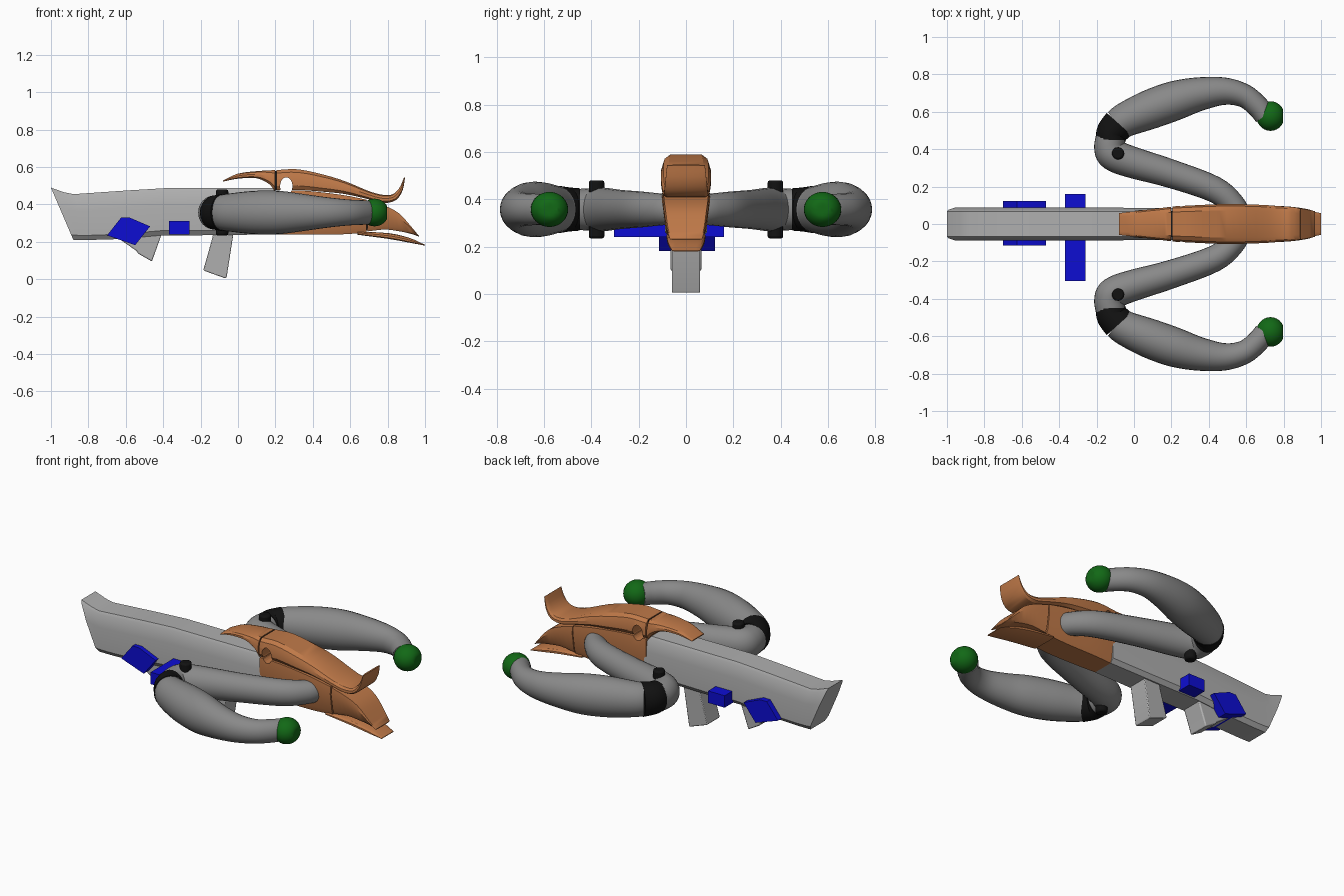
import bpy, bmesh, math
from mathutils import Vector

if "Cube" in bpy.data.objects:
    bpy.data.objects.remove(bpy.data.objects["Cube"])


def mat(name, r, g, b):
    m = bpy.data.materials.new(name)
    m.diffuse_color = (r, g, b, 1)
    m.use_nodes = True
    m.node_tree.nodes["Principled BSDF"].inputs["Base Color"].default_value = m.diffuse_color
    return m


BODY = mat("light_grey", .43, .43, .43)
ARM = mat("mid_grey", .25, .25, .25)
COPPER = mat("copper", .52, .19, .065)
BLUE = mat("blue", .004, .004, .65)
GREEN = mat("green", .006, .14, .008)
BLACK = mat("black", .006, .006, .006)


def finish(name, bm, m):
    bmesh.ops.recalc_face_normals(bm, faces=bm.faces)
    me = bpy.data.meshes.new(name)
    bm.to_mesh(me)
    bm.free()
    ob = bpy.data.objects.new(name, me)
    bpy.context.collection.objects.link(ob)
    me.materials.append(m)
    return ob


def skin(name, rings, m):
    """Join closed rings of points into a capped surface."""
    bm = bmesh.new()
    vs = [[bm.verts.new(p) for p in r] for r in rings]
    n = len(vs[0])
    for a, b in zip(vs, vs[1:]):
        for i in range(n):
            j = (i + 1) % n
            bm.faces.new((a[i], a[j], b[j], b[i]))
    bm.faces.new(vs[0])
    bm.faces.new(vs[-1])
    return finish(name, bm, m)


def spline(pts, steps):
    """Catmull-Rom resampling of any list of tuples."""
    p = [Vector(q) for q in pts]
    p = [2 * p[0] - p[1]] + p + [2 * p[-1] - p[-2]]
    out = []
    for i in range(1, len(p) - 2):
        a, b, c, d = p[i - 1:i + 3]
        for k in range(steps):
            t = k / steps
            out.append(.5 * (2 * b + (c - a) * t + (2 * a - 5 * b + 4 * c - d) * t * t
                             + (3 * b - a - 3 * c + d) * t ** 3))
    return out + [p[-2]]


def loft(name, stations, section, m, steps=1):
    """Stations: (x low, z low, x top, z top, half width). Section: (width factor, height)."""
    sec = section + [(-f, t) for f, t in reversed(section)]
    rows = []
    for s in stations:
        rows.append(s if len(s) == 5 else (s[0], s[1], s[0], s[2], s[3]))
    if steps > 1:
        lo = spline([r[:3] for r in rows], steps)
        hi = spline([(r[3], r[4], 0) for r in rows], steps)
        rows = [(a[0], a[1], a[2], b[0], b[1]) for a, b in zip(lo, hi)]
    return skin(name, [[(xb + (xt - xb) * t, w * f, zb + (zt - zb) * t) for f, t in sec]
                       for xb, zb, xt, zt, w in rows], m)


def plate(name, outline, y0, y1, m, bevel=0):
    """Side outline in x, z extruded along y."""
    ob = skin(name, [[(x, y, z) for x, z in outline] for y in (y0, y1)], m)
    if bevel:
        mod = ob.modifiers.new("bevel", 'BEVEL')
        mod.width = bevel
        mod.segments = 2
    return ob


def tube(name, pts, m, zc=.357, zs=1.08, side=1, steps=5, sides=24):
    """Tube in plan through (x, y, radius) points, slightly taller than wide."""
    p = spline(pts, steps)
    rings = []
    for i, q in enumerate(p):
        d = p[min(i + 1, len(p) - 1)] - p[max(i - 1, 0)]
        d = Vector((d.x, d.y)).normalized()
        ring = []
        for k in range(sides):
            a = math.tau * k / sides
            c = q.z * math.cos(a)
            ring.append((q.x - d.y * c, side * (q.y + d.x * c), zc + zs * q.z * math.sin(a)))
        rings.append(ring)
    return skin(name, rings, m)


# long grey stock and receiver
loft("receiver", [(-.88, .21, -1, .49, .088), (-.86, .21, -.93, .465, .088),
                  (-.80, .21, -.88, .455, .088), (-.63, .215, -.59, .475, .088),
                  (-.41, .235, -.39, .487, .088), (-.22, .235, -.22, .487, .088),
                  (.222, .24, .222, .487, .085)],
     [(.78, 0), (1, .1), (1, .64), (.86, .94), (.76, 1)], BODY)
plate("rear_grip", [(-.66, .23), (-.63, .212), (-.54, .15), (-.535, .138), (-.46, .095),
                    (-.455, .11), (-.405, .25)], -.065, .065, BODY, .012)
plate("front_grip", [(-.13, .26), (-.14, .21), (-.185, .052), (-.18, .045), (-.065, .004),
                     (-.06, .015), (-.022, .26)], -.06, .06, BODY, .012)

# blue side blocks
plate("rear_block", [(-.70, .235), (-.625, .33), (-.58, .33), (-.47, .283), (-.55, .182)],
      -.115, .122, BLUE)
plate("cross_block", [(-.37, .24), (-.26, .24), (-.26, .312), (-.37, .312)], -.305, .16, BLUE)

# copper head: beak, upper shell with horn, lower shell, two jaws
SHELL = [(.85, 0), (1, .2), (1, .55), (.9, .85), (.68, 1)]
LOWER = [(.72, 0), (.84, .15), (1, .75), (.96, 1)]
loft("beak", [(-.08, .522, .528, .058), (.0, .538, .565, .068), (.1, .54, .578, .08),
              (.165, .51, .582, .088), (.198, .47, .584, .092)], SHELL, COPPER, 3)
upper = loft("upper_shell", [
    (.206, .476, .206, .584, .094), (.32, .478, .32, .588, .1), (.455, .468, .455, .56, .106),
    (.57, .456, .57, .525, .106), (.69, .43, .69, .475, .102), (.78, .408, .76, .454, .096),
    (.845, .424, .82, .452, .092), (.88, .475, .862, .487, .087), (.893, .542, .888, .546, .08)],
    SHELL, COPPER, 3)
lower = loft("lower_shell", [(.206, .24, .472, .09), (.35, .24, .474, .1), (.55, .24, .452, .102),
                             (.686, .25, .426, .1)], LOWER, COPPER, 3)
loft("upper_jaw", [(.692, .256, .422, .099), (.785, .266, .393, .096), (.86, .257, .353, .09),
                   (.925, .243, .283, .08), (.967, .228, .232, .068)], LOWER, COPPER, 3)
loft("lower_jaw", [(.64, .238, .256, .082), (.81, .215, .246, .08), (.92, .195, .22, .072),
                   (1.0, .18, .184, .058)], SHELL, COPPER, 3)
# dark seams between the copper panels
for x, z0, z1 in ((.202, .475, .58), (.689, .26, .42)):
    plate("panel_seam", [(x - .004, z0), (x + .004, z0), (x + .004, z1), (x - .004, z1)],
          -.07, .07, BLACK)

# round window cut through the head
cutter = plate("window_cutter", [(.258 + .033 * math.cos(a * math.tau / 24),
                                  .498 + .047 * math.sin(a * math.tau / 24)) for a in range(24)],
               -.2, .2, COPPER)
cutter.hide_render = True
cutter.hide_set(True)
for ob in (upper, lower):
    mod = ob.modifiers.new("window", 'BOOLEAN')
    mod.operation = 'DIFFERENCE'
    mod.object = cutter
    mod.solver = 'EXACT'

# pair of folded arms
for s, tag in ((-1, "front"), (1, "back")):
    tube(tag + "_inner_arm", [(.56, .04, .06), (.535, .1, .062), (.43, .185, .07), (.2, .268, .076),
                              (-.02, .333, .084), (-.11, .37, .086), (-.13, .41, .083),
                              (-.125, .46, .08)], ARM, side=s)
    tube(tag + "_elbow_collar", [(-.122, .45, .08), (-.118, .49, .083), (-.08, .535, .089)],
         BLACK, side=s, zs=1.12)
    tube(tag + "_outer_arm", [(-.088, .528, .086), (-.04, .56, .093), (.085, .612, .105),
                              (.22, .66, .105), (.35, .695, .09), (.485, .71, .073),
                              (.59, .685, .063), (.66, .63, .06), (.70, .58, .058)],
         ARM, side=s, zs=1.1)
    # elbow pivot pin
    bm = bmesh.new()
    bmesh.ops.create_cone(bm, cap_ends=True, segments=20, radius1=.033, radius2=.033, depth=.246)
    bmesh.ops.translate(bm, verts=bm.verts, vec=(-.085, s * .378, .357))
    pin = finish(tag + "_elbow_pin", bm, BLACK)
    bev = pin.modifiers.new("bevel", 'BEVEL')
    bev.width = .01
    bev.segments = 2
    # green ball tip, flattened on its far side
    bm = bmesh.new()
    bmesh.ops.create_uvsphere(bm, u_segments=28, v_segments=18, radius=1)
    for v in bm.verts:
        v.co = (min(.73 + .076 * v.co.x, .797), s * .577 + .079 * v.co.y, .357 + .074 * v.co.z)
    finish(tag + "_ball_tip", bm, GREEN)

# smooth shading with hard creases
bpy.ops.object.select_all(action='DESELECT')
for ob in bpy.context.scene.objects:
    if ob.type == 'MESH' and ob != cutter:
        ob.select_set(True)
        bpy.context.view_layer.objects.active = ob
bpy.ops.object.shade_smooth_by_angle(angle=math.radians(28))
